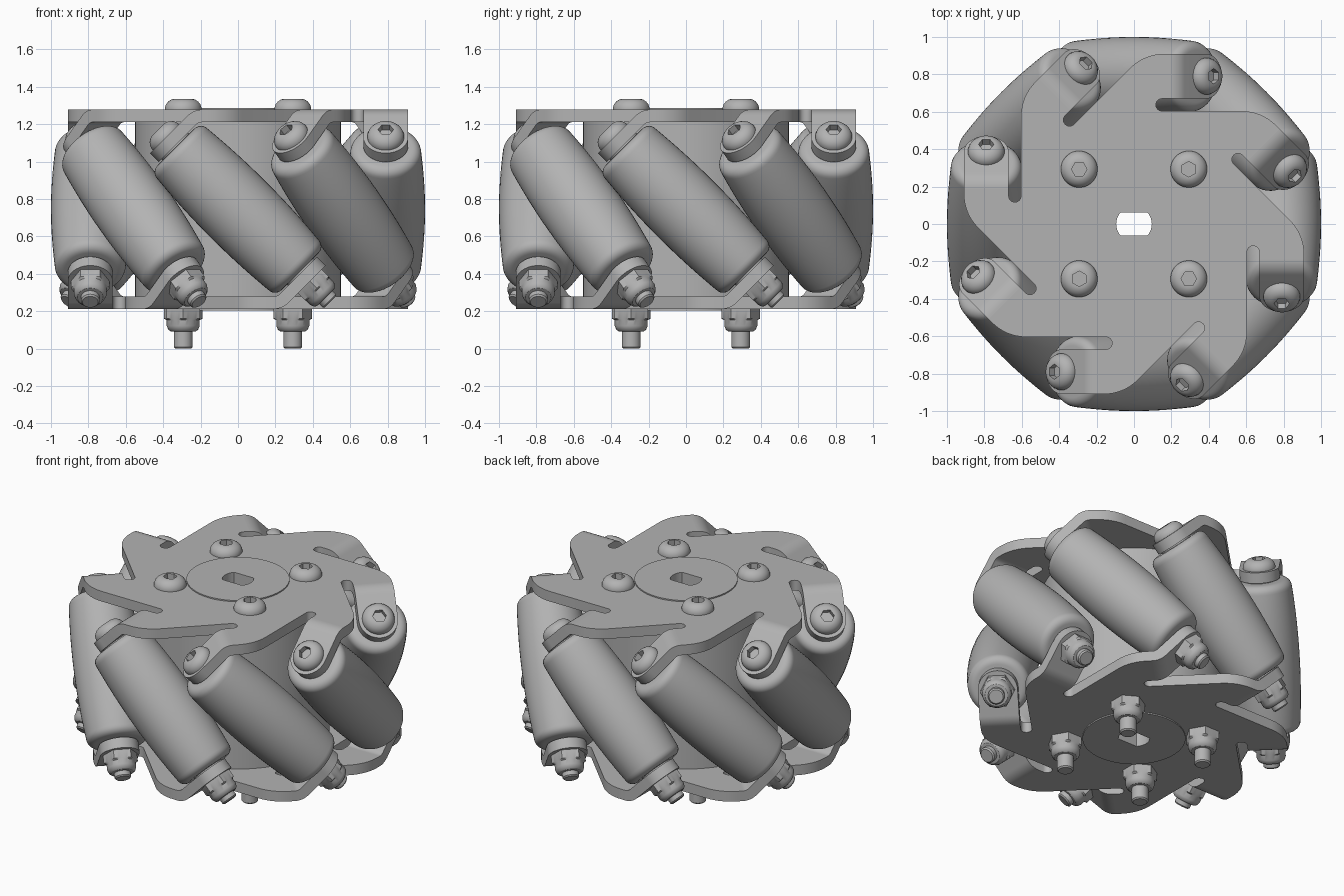
import bpy, bmesh
from math import pi, cos, sin, tan, sqrt, radians
from mathutils import Matrix, Vector

if "Cube" in bpy.data.objects:
    bpy.data.objects.remove(bpy.data.objects["Cube"])

MID = 0.745          # height of the wheel's middle plane
TOP = 1.278          # upper face of the top plate
THICK = 0.067        # sheet thickness
AXLE = 0.79          # distance of roller axles from the wheel axis
TAB_S = 0.545        # outer tab face, measured along the axle
HALF_W = 0.12        # half width of a tab
SLOT_U = 0.15        # centre of the rounded slot end
BEND_U = 0.19        # where the tab starts to bend
COUNT = 8
SEGS = 48

steel = bpy.data.materials.new("grey_steel")
steel.use_nodes = True
GREY = (0.45, 0.45, 0.45, 1)
steel.diffuse_color = GREY
steel.node_tree.nodes["Principled BSDF"].inputs["Base Color"].default_value = GREY


def rot(deg, axis):
    return Matrix.Rotation(radians(deg), 4, axis)


def move(x, y, z):
    return Matrix.Translation((x, y, z))


def place(name, mesh, matrix=Matrix()):
    ob = bpy.data.objects.new(name, mesh)
    bpy.context.collection.objects.link(ob)
    ob.matrix_world = matrix
    return ob


def finish(bm, name):
    bmesh.ops.recalc_face_normals(bm, faces=bm.faces)
    mesh = bpy.data.meshes.new(name)
    bm.to_mesh(mesh)
    bm.free()
    mesh.materials.append(steel)
    return mesh


def smooth(ob):
    bpy.ops.object.select_all(action='DESELECT')
    ob.select_set(True)
    bpy.context.view_layer.objects.active = ob
    bpy.ops.object.shade_smooth_by_angle(angle=radians(32))


def loft(name, rings, cap_start=True):
    bm = bmesh.new()
    rows = [[bm.verts.new(p) for p in ring] for ring in rings]
    n = len(rows[0])
    for a, b in zip(rows, rows[1:]):
        for i in range(n):
            j = (i + 1) % n
            bm.faces.new((a[i], a[j], b[j], b[i]))
    if cap_start:
        bm.faces.new(rows[0])
    bm.faces.new(rows[-1])
    return finish(bm, name)


def lathe(name, profile):
    """Rings of (radius, height, kind); kind 'hex' takes radius as the apothem."""
    rings = []
    for r, z, kind in profile:
        ring = []
        for i in range(SEGS):
            a = 2 * pi * i / SEGS
            k = 1 / cos((a + pi / 6) % (pi / 3) - pi / 6) if kind == 'hex' else 1
            ring.append((r * k * cos(a), r * k * sin(a), z))
        rings.append(ring)
    return loft(name, rings)


def circle(r):
    return [(r * cos(2 * pi * i / 96), r * sin(2 * pi * i / 96)) for i in range(96)]


# Double-flat shaft bore shared by hub, plates and discs
BORE = [p for p in circle(0.095) if abs(p[1]) < 0.064]


def bored_prism(name, outline, z0, z1):
    """Extrude an outline that has the shaft bore through it."""
    bm = bmesh.new()
    edges = []
    for loop in (outline, BORE):
        verts = [bm.verts.new((p[0], p[1], z0)) for p in loop]
        edges += [bm.edges.new((verts[i - 1], verts[i])) for i in range(len(verts))]
    bmesh.ops.triangle_fill(bm, edges=edges, normal=(0, 0, 1), use_beauty=True)
    raised = bmesh.ops.extrude_face_region(bm, geom=bm.faces[:], use_keep_orig=True)["geom"]
    bmesh.ops.translate(bm, vec=(0, 0, z1 - z0),
                        verts=[g for g in raised if isinstance(g, bmesh.types.BMVert)])
    return finish(bm, name)


# Roller: slightly barrelled, rounded ends, short bushings
HALF, FILLET, END_R = 0.47, 0.05, 0.19
straight = HALF - FILLET
side = [(0.21 - (0.21 - END_R) * (i / 8) ** 2, straight * i / 8) for i in range(9)]
for i in range(1, 7):
    a = i * pi / 12
    side.append((END_R - FILLET * (1 - cos(a)), straight + FILLET * sin(a)))
side += [(0.1, HALF), (0.1, 0.48)]
roller_mesh = lathe("roller", [(r, -s, 'round') for r, s in side[:0:-1]]
                    + [(r, s, 'round') for r, s in side])

# Button head with hex socket
head_mesh = lathe("bolt_head", [
    (0.098, 0, 'round'), (0.098, 0.01, 'round'), (0.092, 0.028, 'round'),
    (0.08, 0.043, 'round'), (0.065, 0.053, 'round'), (0.05, 0.058, 'round'),
    (0.036, 0.058, 'hex'), (0.036, 0.02, 'hex')])


# Lock nut with the bolt end showing
def nut(name, length):
    return lathe(name, [
        (0.09, 0, 'hex'), (0.09, 0.052, 'hex'),
        (0.088, 0.06, 'round'), (0.088, 0.09, 'round'), (0.08, 0.11, 'round'),
        (0.068, 0.119, 'round'), (0.05, 0.12, 'round'), (0.05, length - 0.008, 'round'),
        (0.042, length, 'round')])


bottom = 2 * MID - TOP
axle_nut_mesh = nut("axle_nut", 0.155)
hub_nut_mesh = nut("hub_nut", bottom)

# Plate outline: eight arms, each with a rounded shoulder and a slot
IN, OUT = AXLE - HALF_W, AXLE + HALF_W
SLOT_R = 0.033
low = IN - 2 * SLOT_R
corner = Vector((OUT - low * sqrt(2), OUT, 0))
lead = 0.11
start = corner - Vector((lead, lead, 0)) / sqrt(2)
end = corner + Vector((lead, 0, 0))
arm = []
for i in range(9):
    t = i / 8
    arm.append((1 - t) ** 2 * start + 2 * t * (1 - t) * corner + t * t * end)
arm += [Vector((BEND_U, OUT, 0)), Vector((BEND_U, IN, 0))]
for i in range(13):
    a = pi / 2 + pi * i / 12
    arm.append(Vector((SLOT_U + SLOT_R * cos(a), IN - SLOT_R + SLOT_R * sin(a), 0)))
outline = []
for k in range(COUNT):
    outline += [rot(-360 * k / COUNT, 'Z') @ p for p in arm]

# Tab: a strip bent down by 45 degrees with a rounded end
mid_z = TOP - THICK / 2
knee = (TAB_S - THICK / 2) * sqrt(2) + MID - mid_z
bend_r = (knee - BEND_U) / tan(pi / 8)
reach = (TAB_S - THICK / 2) / sqrt(2)
path = []
for i in range(9):
    a = pi / 4 * i / 8
    path.append((BEND_U + bend_r * sin(a), mid_z - bend_r * (1 - cos(a)), a, HALF_W))
for i in range(13):
    a = pi / 2 * i / 12
    d = HALF_W * sin(a) / sqrt(2)
    path.append((reach + d, MID + reach - d, pi / 4, max(HALF_W * cos(a), 0.004)))
rings = []
for u, z, a, w in path:
    du, dz = sin(a) * THICK / 2, cos(a) * THICK / 2
    rings.append([(u + du, AXLE - w, z + dz), (u + du, AXLE + w, z + dz),
                  (u - du, AXLE + w, z - dz), (u - du, AXLE - w, z - dz)])
tab_mesh = loft("tab", rings, cap_start=False)

flip = move(0, 0, MID) @ rot(180, 'Y') @ move(0, 0, -MID)

# Hub, plates and centre discs
plate_mesh = bored_prism("plate", outline, TOP - THICK, TOP)
disc_mesh = bored_prism("centre_disc", circle(0.31), TOP - 0.03, TOP + 0.008)
hub_mesh = bored_prism("hub", circle(0.552), bottom + THICK, TOP - THICK)
smooth(place("hub", hub_mesh))
for label, m in (("top", Matrix()), ("bottom", flip)):
    for ob in (place(label + "_plate", plate_mesh, m),
               place(label + "_centre_disc", disc_mesh, m)):
        smooth(ob)

# Eight rollers with their tabs, bolt heads and nuts
for k in range(COUNT):
    turn = rot(360 / COUNT * k, 'Z')
    axle = turn @ move(0, AXLE, MID) @ rot(45, 'Y')
    n = str(k + 1)
    parts = [place("roller_" + n, roller_mesh, axle),
             place("axle_head_" + n, head_mesh, axle @ move(0, 0, TAB_S)),
             place("axle_nut_" + n, axle_nut_mesh,
                   axle @ move(0, 0, -TAB_S) @ rot(180, 'X')),
             place("top_tab_" + n, tab_mesh, turn),
             place("bottom_tab_" + n, tab_mesh, turn @ flip)]
    if k == 0:
        for ob in parts:
            smooth(ob)

# Four through bolts clamping the hub
for k in range(4):
    spot = rot(90 * k, 'Z') @ move(0.293, 0.293, 0)
    place("hub_head_" + str(k + 1), head_mesh, spot @ move(0, 0, TOP))
    ob = place("hub_nut_" + str(k + 1), hub_nut_mesh,
               spot @ move(0, 0, bottom) @ rot(180, 'X'))
    if k == 0:
        smooth(ob)
